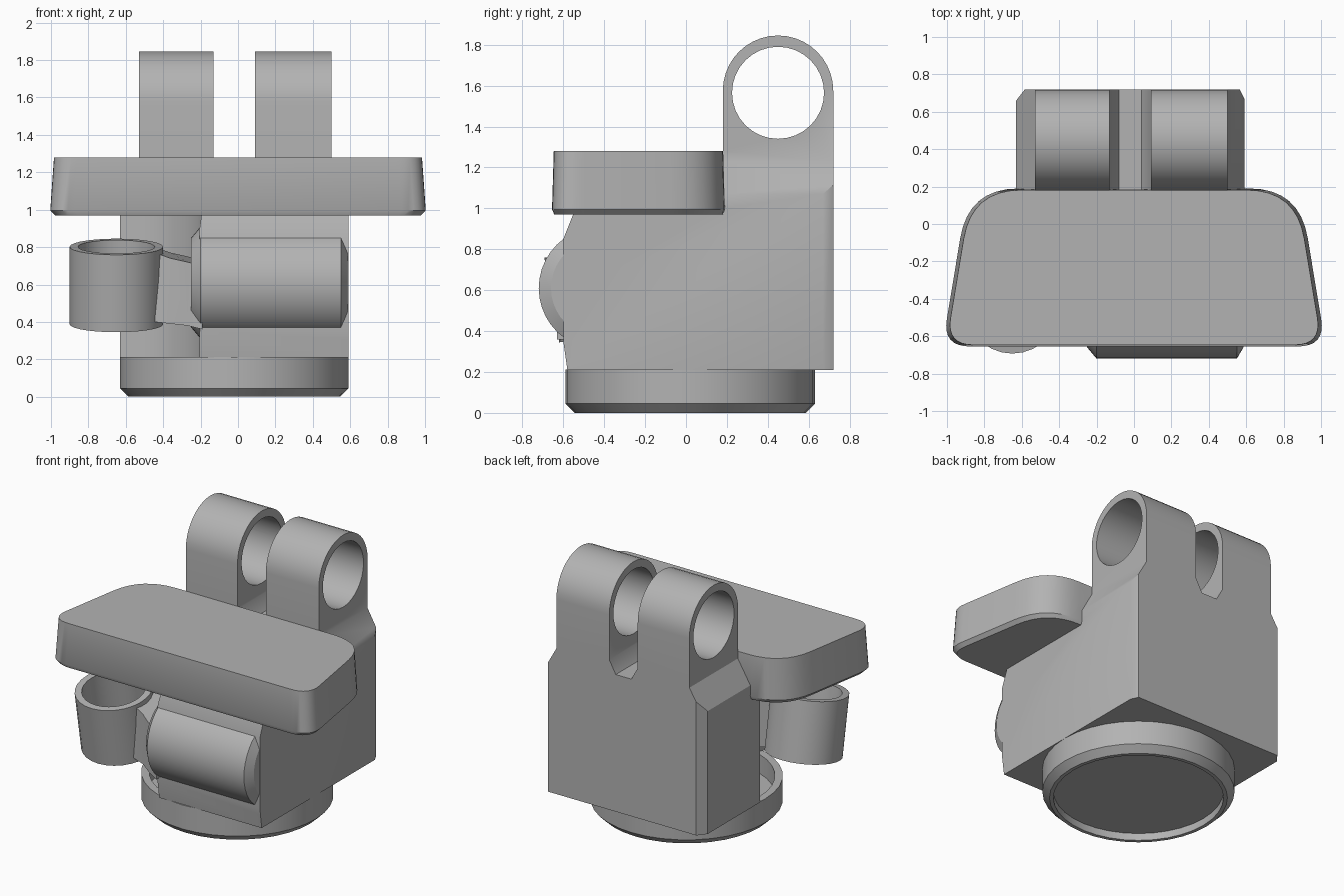
import bpy
import bmesh
from math import sin, cos, pi, radians
from mathutils import Vector, Matrix

cube = bpy.data.objects.get("Cube")
if cube:
    bpy.data.objects.remove(cube, do_unlink=True)

grey = bpy.data.materials.new("plain grey")
grey.use_nodes = True
colour = (0.45, 0.45, 0.45, 1)
grey.diffuse_color = colour
grey.node_tree.nodes["Principled BSDF"].inputs["Base Color"].default_value = colour


def loft(name, rings, cyclic=False):
    """Skin a series of equal-sized rings, capped or joined end to end."""
    bm = bmesh.new()
    rows = [[bm.verts.new(p) for p in ring] for ring in rings]
    pairs = list(zip(rows, rows[1:]))
    if cyclic:
        pairs.append((rows[-1], rows[0]))
    else:
        bm.faces.new(rows[0])
        bm.faces.new(rows[-1])
    n = len(rows[0])
    for a, b in pairs:
        for i in range(n):
            j = (i + 1) % n
            bm.faces.new((a[i], a[j], b[j], b[i]))
    bmesh.ops.recalc_face_normals(bm, faces=bm.faces)
    mesh = bpy.data.meshes.new(name)
    bm.to_mesh(mesh)
    bm.free()
    mesh.materials.append(grey)
    ob = bpy.data.objects.new(name, mesh)
    bpy.context.collection.objects.link(ob)
    return ob


def place(axis, u, v, w):
    return Vector({"x": (w, u, v), "y": (u, w, v), "z": (u, v, w)}[axis])


def prism(name, axis, pts, lo, hi):
    return loft(name, [[place(axis, u, v, w) for u, v in pts] for w in (lo, hi)])


def arc(cu, cv, r, start, end, steps):
    angles = [radians(start + (end - start) * i / steps) for i in range(steps + 1)]
    return [(cu + r * cos(a), cv + r * sin(a)) for a in angles]


def turned(name, axis, cu, cv, profile, sides=32, cyclic=False):
    """Turn a (radius, distance along axis) profile around an axis."""
    return loft(name, [[place(axis, u, v, w) for u, v in arc(cu, cv, r, 0, 360, sides)[:-1]]
                       for r, w in profile], cyclic)


def boolean(ob, cutter, operation):
    mod = ob.modifiers.new(operation, "BOOLEAN")
    mod.object, mod.operation, mod.solver = cutter, operation, "EXACT"
    cutter.hide_render = True
    bpy.context.view_layer.objects.active = ob
    bpy.ops.object.modifier_apply(modifier=mod.name)
    bpy.data.objects.remove(cutter, do_unlink=True)


def rounded(corners):
    """Outline with each corner (x, y, cut length) softened."""
    out = []
    for i, (x, y, d) in enumerate(corners):
        p = Vector((x, y))
        ends = [Vector(corners[k][:2]) for k in (i - 1, (i + 1) % len(corners))]
        a, b = [p + (e - p).normalized() * d for e in ends]
        for k in range(9):
            t = k / 8
            out.append(a * (1 - t) ** 2 + p * 2 * t * (1 - t) + b * t * t)
    return out


# Body with twin lugs: side profile trimmed by front and plan profiles
side = [(-.58, .21), (.72, .21)] + arc(.45, 1.575, .27, 0, 180, 20)
side += [(.18, 1.28), (.18, 1.0), (-.54, 1.0), (-.6, .85), (-.6, .35)]
body = prism("body_with_lugs", "x", side, -.8, .8)

front = [(-.63, .1), (.59, .1), (.59, 1.07), (.5, 1.23), (.5, 2), (.09, 2),
         (.09, 1.26), (.04, 1.17), (-.08, 1.17), (-.13, 1.26), (-.13, 2),
         (-.53, 2), (-.53, 1.23), (-.63, 1.07)]
boolean(body, prism("front_trim", "y", front, -1, 1), "INTERSECT")

plan = [(.59, -.8), (.59, .67), (.55, .75), (-.56, .75), (-.63, .66)]
plan += arc(-.65, -.4, .48, 88, -22, 14) + [(-.2, -.8)]
boolean(body, prism("plan_trim", "z", plan, 0, 2.2), "INTERSECT")
boolean(body, turned("pin_hole", "x", .45, 1.565, [(.225, -1), (.225, 1)]), "DIFFERENCE")

# Rounded barrel across the lower front
barrel = turned("front_barrel", "x", -.42, .61,
                [(.24, -.25), (.3, -.2), (.3, .55), (.24, .585)], 40)

# Round base cup with a recessed underside
base = turned("round_base", "z", -.02, .02,
              [(.54, .05), (.54, 0), (.565, 0), (.61, .045), (.61, .213),
               (.56, .213), (.56, .08)], 36)

# Overhanging plate with rounded corners and slight draft
outline = rounded([(-1.025, -.655, .15), (1.025, -.655, .15), (.885, .19, .27), (-.885, .19, .27)])
plate = loft("top_plate", [[(x * s, (y + .23) * s - .23, z) for x, y in outline]
                           for s, z in ((.975, .97), (1, .995), (.98, 1.28))])

# Tilted open ring beside the barrel
ring = turned("side_ring", "z", 0, 0,
              [(.25, -.21), (.25, .21), (.205, .21), (.205, -.21)], 28, True)
ring.data.transform(Matrix.Translation((-.65, -.41, .595)) @ Matrix.Rotation(radians(10), 4, "X"))

# Flared arm joining the ring to the barrel
arm = loft("ring_arm", [[(x, -.41 - w, lo), (x, -.41 + w, lo), (x, -.41 + w, hi + .03),
                         (x, -.41 - w, hi)]
                        for x, w, lo, hi in ((-.445, .11, .4, .77), (-.36, .13, .39, .74),
                                             (-.27, .19, .38, .72), (-.19, .22, .36, .7))])

# Smooth curved areas while keeping edges crisp
bpy.ops.object.select_all(action="DESELECT")
for ob in (body, barrel, base, plate, ring, arm):
    ob.select_set(True)
bpy.context.view_layer.objects.active = body
bpy.ops.object.shade_smooth_by_angle(angle=radians(30))
